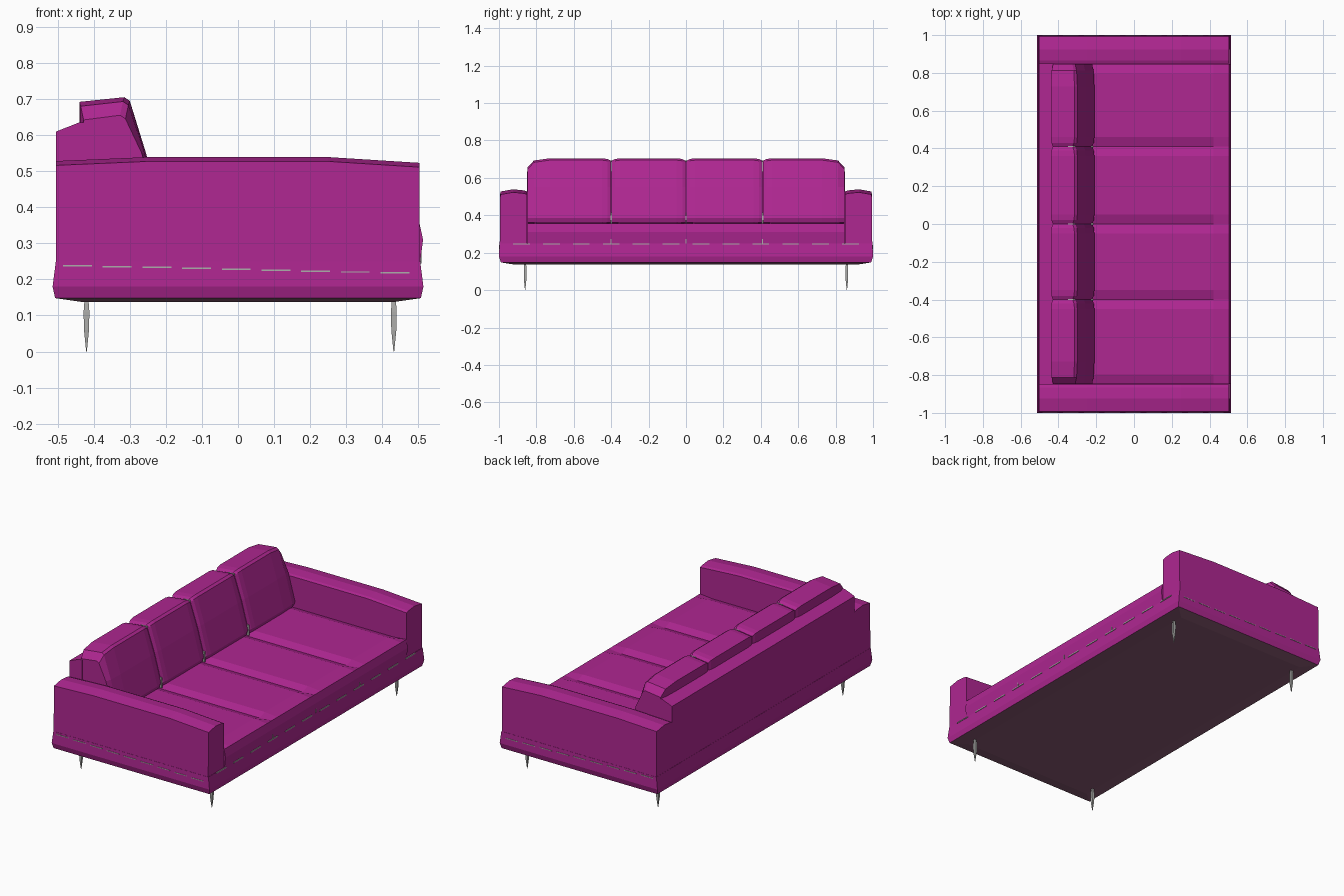
import bpy, bmesh

if "Cube" in bpy.data.objects:
    bpy.data.objects.remove(bpy.data.objects["Cube"])


def make_material(name, rgb):
    m = bpy.data.materials.new(name)
    m.diffuse_color = (*rgb, 1)
    m.use_nodes = True
    m.node_tree.nodes["Principled BSDF"].inputs["Base Color"].default_value = m.diffuse_color
    return m


PURPLE = make_material("magenta fabric", (0.43, 0.020, 0.285))
DARK = make_material("dark underside", (0.25, 0.10, 0.17))
GRAY = make_material("gray metal and seams", (0.42, 0.42, 0.41))


def loft(name, sections, mats, rule=None):
    """Skin a row of matching closed cross-sections and cap both ends."""
    bm = bmesh.new()
    rings = [[bm.verts.new(p) for p in s] for s in sections]
    n = len(rings[0])
    for a, b in zip(rings, rings[1:]):
        for i in range(n):
            j = (i + 1) % n
            bm.faces.new((a[i], a[j], b[j], b[i]))
    bm.faces.new(rings[0])
    bm.faces.new(rings[-1])
    bmesh.ops.recalc_face_normals(bm, faces=bm.faces)
    bm.normal_update()
    if rule:
        for f in bm.faces:
            f.material_index = rule(f)
    me = bpy.data.meshes.new(name)
    bm.to_mesh(me)
    bm.free()
    for m in mats:
        me.materials.append(m)
    ob = bpy.data.objects.new(name, me)
    bpy.context.collection.objects.link(ob)
    return ob


def rect(cx, cy, hx, hy, z):
    return [(cx - hx, cy - hy, z), (cx + hx, cy - hy, z),
            (cx + hx, cy + hy, z), (cx - hx, cy + hy, z)]


def plate(name, cx, cy, cz, hx, hy, hz):
    loft(name, [rect(cx, cy, hx, hy, cz - hz), rect(cx, cy, hx, hy, cz + hz)], [GRAY])


# Base skirt, slightly flared, with a dark bottom
loft("base", [rect(0, 0, 0.43, 0.92, 0.137), rect(0, 0, 0.507, 0.99, 0.148),
              rect(0, 0, 0.514, 1.0, 0.18), rect(0, 0, 0.505, 0.997, 0.25)],
     [PURPLE, DARK], lambda f: 1 if f.normal.z < -0.6 else 0)

# Armrests with a crowned top
for s, side in ((1, "left"), (-1, "right")):
    sections = []
    for x, h in ((-0.504, 0.522), (-0.25, 0.533), (0.25, 0.533), (0.503, 0.517)):
        profile = [(0.85, 0.24), (0.85, h - 0.006), (0.865, h), (0.925, h + 0.006),
                   (0.993, h - 0.006), (0.996, 0.24)]
        sections.append([(x, s * y, z) for y, z in profile])
    loft(side + "_armrest", sections, [PURPLE])

# Back frame between the armrests
back = [(-0.504, 0.24), (-0.504, 0.61), (-0.44, 0.635), (-0.42, 0.635), (-0.42, 0.24)]
loft("back_frame", [[(x, y, z) for x, z in back] for y in (-0.85, 0.85)], [PURPLE])


def seat_section(y, t):
    return [(x, y, z) for x, z in
            ((-0.43, 0.24), (-0.43, t), (0.42, t), (0.503, 0.356),
             (0.513, 0.31), (0.504, 0.24))]


def cushion_section(y, d, drop):
    return [(x, y, z) for x, z in
            ((-0.44 + d, 0.355), (-0.218 - d, 0.362), (-0.21 - d, 0.385),
             (-0.255 - d, 0.55), (-0.30 - d, 0.695 - drop), (-0.315 - d, 0.705 - drop),
             (-0.44 + d, 0.692 - drop))]


def cushion_end(y, inward, outer):
    if outer:  # outer end with rounded top corner
        steps = ((0, 0.012, 0.05), (0.035, 0.004, 0.012), (0.12, 0, 0))
    else:
        steps = ((0.001, 0.010, 0.014), (0.02, 0.003, 0.004), (0.05, 0, 0))
    return [cushion_section(y + inward * o, d, drop) for o, d, drop in steps]


# Four seat cushions and four back cushions
edges = [-0.848, -0.40, 0.0, 0.41, 0.848]
for i, (a, b) in enumerate(zip(edges, edges[1:])):
    loft(f"seat_cushion_{i + 1}",
         [seat_section(a, 0.348), seat_section(a + 0.05, 0.364),
          seat_section(b - 0.05, 0.364), seat_section(b, 0.348)], [PURPLE])
    loft(f"back_cushion_{i + 1}",
         cushion_end(a, 1, i == 0) + cushion_end(b, -1, i == 3)[::-1], [PURPLE])

# Gray lining showing in the gaps between cushions
for i, y in enumerate(edges[1:4]):
    plate(f"seat_gap_{i + 1}", -0.222, y, 0.385, 0.008, 0.004, 0.03)
    plate(f"front_gap_{i + 1}", 0.506, y, 0.262, 0.003, 0.003, 0.012)
    plate(f"top_gap_{i + 1}", -0.33, y, 0.688, 0.02, 0.003, 0.004)

# Dashed seam along both sides and the front
for i in range(9):
    x = -0.445 + i * 0.11
    for s, side in ((1, "left"), (-1, "right")):
        plate(f"{side}_seam_{i + 1}", x, s * 0.997, 0.238 - 0.02 * i / 8,
              0.04, 0.003, 0.002)
for i in range(12):
    plate(f"front_seam_{i + 1}", 0.506, -0.88 + i * 0.16, 0.247, 0.003, 0.045, 0.003)

# Thin tapered legs
for x, xn in ((-0.42, "back"), (0.432, "front")):
    for s, yn in ((1, "left"), (-1, "right")):
        y = s * 0.86
        loft(f"{xn}_{yn}_leg",
             [rect(x, y, 0.001, 0.001, 0.0), rect(x, y, 0.007, 0.007, 0.06),
              rect(x, y, 0.008, 0.007, 0.11), rect(x, y, 0.005, 0.005, 0.15)], [GRAY])
